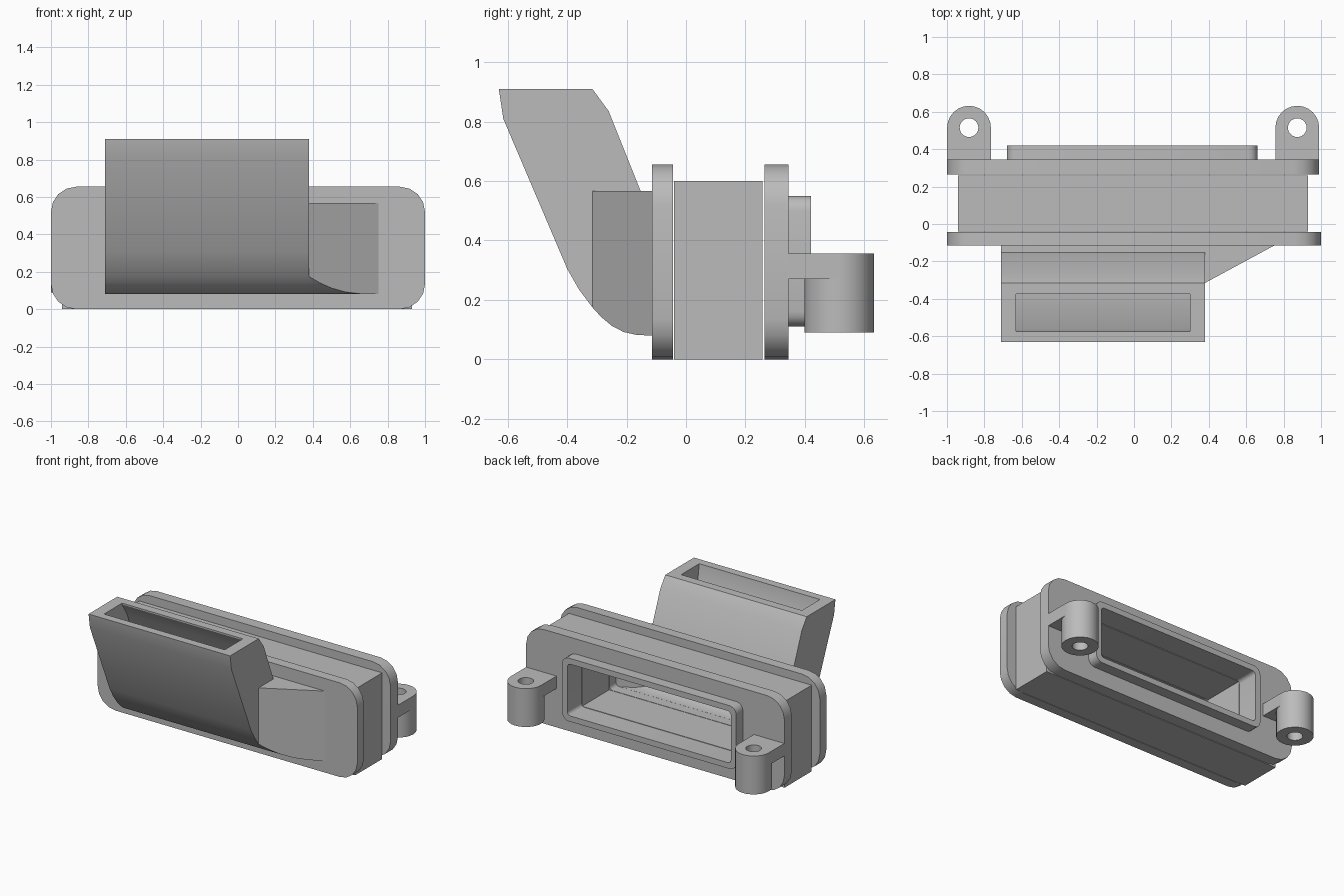
import bpy, bmesh, math

if "Cube" in bpy.data.objects:
    bpy.data.objects.remove(bpy.data.objects["Cube"])

grey = bpy.data.materials.new("light grey plastic")
grey.diffuse_color = (0.5, 0.5, 0.5, 1)
grey.use_nodes = True
grey.node_tree.nodes["Principled BSDF"].inputs["Base Color"].default_value = grey.diffuse_color


def make(name, build):
    """Create an object from a function that fills a bmesh."""
    bm = bmesh.new()
    build(bm)
    bmesh.ops.remove_doubles(bm, verts=bm.verts, dist=0.0005)
    bmesh.ops.recalc_face_normals(bm, faces=bm.faces)
    me = bpy.data.meshes.new(name)
    bm.to_mesh(me)
    bm.free()
    me.materials.append(grey)
    ob = bpy.data.objects.new(name, me)
    bpy.context.collection.objects.link(ob)
    return ob


def loft(name, near, far):
    """Solid between two matching outlines, with capped ends."""
    def build(bm):
        a = [bm.verts.new(p) for p in near]
        b = [bm.verts.new(p) for p in far]
        bm.faces.new(a)
        bm.faces.new(b)
        for i in range(len(a)):
            j = (i + 1) % len(a)
            if (a[i].co - b[i].co).length < 1e-4 and (a[j].co - b[j].co).length < 1e-4:
                continue
            bm.faces.new((a[i], a[j], b[j], b[i]))
    return make(name, build)


def ring(name, outer, inner, place, lo, hi):
    """Hollow tube between two 2D outlines; place maps (u, v, depth) to 3D."""
    def build(bm):
        loops = [[bm.verts.new(place(u, v, d)) for u, v in pts]
                 for pts, d in ((outer, lo), (outer, hi), (inner, hi), (inner, lo))]
        n = len(outer)
        for k in range(4):
            p, q = loops[k], loops[(k + 1) % 4]
            for i in range(n):
                j = (i + 1) % n
                bm.faces.new((p[i], p[j], q[j], q[i]))
    return make(name, build)


def rounded(x0, x1, z0, z1, r, n=4):
    pts = []
    corners = ((x1 - r, z1 - r), (x0 + r, z1 - r), (x0 + r, z0 + r), (x1 - r, z0 + r))
    for k, (cx, cz) in enumerate(corners):
        for i in range(n + 1):
            a = math.pi / 2 * (k + i / n)
            pts.append((cx + r * math.cos(a), cz + r * math.sin(a)))
    return pts


def rect(x0, x1, z0, z1):
    return [(x1, z1), (x0, z1), (x0, z0), (x1, z0)]


def cut(ob, cutter):
    mod = ob.modifiers.new("cavity", 'BOOLEAN')
    mod.operation = 'DIFFERENCE'
    mod.solver = 'EXACT'
    mod.object = cutter
    bpy.context.view_layer.objects.active = ob
    bpy.ops.object.modifier_apply(modifier=mod.name)


upright = lambda u, v, d: (u, d, v)
flat = lambda u, v, d: (u, v, d)

# Two flanges, the box between them and the rear lip
opening = rounded(-0.64, 0.62, 0.15, 0.51, 0.025)
ring("front_flange", rounded(-1, 1, 0, 0.655, 0.135), opening, upright, -0.115, -0.044)
ring("body_box", rect(-0.94, 0.93, 0, 0.6), rect(-0.64, 0.62, 0.15, 0.51), upright, -0.04, 0.258)
ring("back_flange", rounded(-1, 0.99, 0, 0.655, 0.135), opening, upright, 0.264, 0.345)
ring("rear_lip", rounded(-0.68, 0.66, 0.11, 0.55, 0.05), opening, upright, 0.345, 0.42)

# Mounting lugs: drilled column plus a short arm to the back flange
R, CY, N = 0.117, 0.515, 24
for side, cx in (("left", -0.882), ("right", 0.873)):
    circle = lambda r: [(cx + r * math.cos(2 * math.pi * i / N),
                         CY + r * math.sin(2 * math.pi * i / N)) for i in range(N)]
    outer = circle(R)
    ring(side + "_lug_column", outer, circle(0.05), flat, 0.09, 0.357)
    arm = [(cx + R, 0.345), (cx + R, CY)] + outer[:N // 2:-1] + [(cx - R, CY), (cx - R, 0.345)]
    loft(side + "_lug_arm", [(x, y, 0.27) for x, y in arm], [(x, y, 0.357) for x, y in arm])

# Spout: bent duct rising forward from the front flange
curve = [(-0.315, 0.175), (-0.285, 0.142), (-0.25, 0.113), (-0.21, 0.092), (-0.165, 0.082), (-0.115, 0.08)]
profile = [(-0.63, 0.91), (-0.615, 0.81), (-0.4, 0.305), (-0.36, 0.235)] + curve + [
    (-0.115, 0.567), (-0.153, 0.567), (-0.26, 0.835), (-0.315, 0.91)]
spout = loft("spout", [(-0.71, y, z) for y, z in profile], [(0.38, y, z) for y, z in profile])

# Side wing: wedge that widens the duct towards the flange
wing_profile = [(-0.315, 0.567)] + curve + [(-0.115, 0.567)]
wing = loft("side_wing", [(0.38, y, z) for y, z in wing_profile],
            [(0.38 + (y + 0.315) * 1.85, y, z) for y, z in wing_profile])

# Cavities that hollow the spout and wing
inside = [(-0.577, 0.93), (-0.56, 0.81), (-0.35, 0.32), (-0.29, 0.235), (-0.22, 0.175), (-0.16, 0.152),
          (-0.1, 0.15), (-0.1, 0.51), (-0.2, 0.51), (-0.32, 0.81), (-0.375, 0.9), (-0.375, 0.93)]
duct = loft("duct_cutter", [(-0.63, y, z) for y, z in inside], [(0.3, y, z) for y, z in inside])
wing_in = [(-0.27, 0.51), (-0.27, 0.216), (-0.22, 0.175), (-0.16, 0.152), (-0.1, 0.15), (-0.1, 0.51)]
wedge = loft("wing_cutter", [(0.1, y, z) for y, z in wing_in],
             [(0.3 + (y + 0.27) * 1.85, y, z) for y, z in wing_in])
cut(spout, duct)
cut(spout, wedge)
cut(wing, wedge)
for c in (duct, wedge):
    bpy.data.objects.remove(c)

# Smooth the rounded parts, keep edges sharp
bpy.ops.object.select_all(action='DESELECT')
for ob in bpy.data.objects:
    ob.select_set(True)
bpy.context.view_layer.objects.active = spout
bpy.ops.object.shade_smooth_by_angle(angle=math.radians(30))
